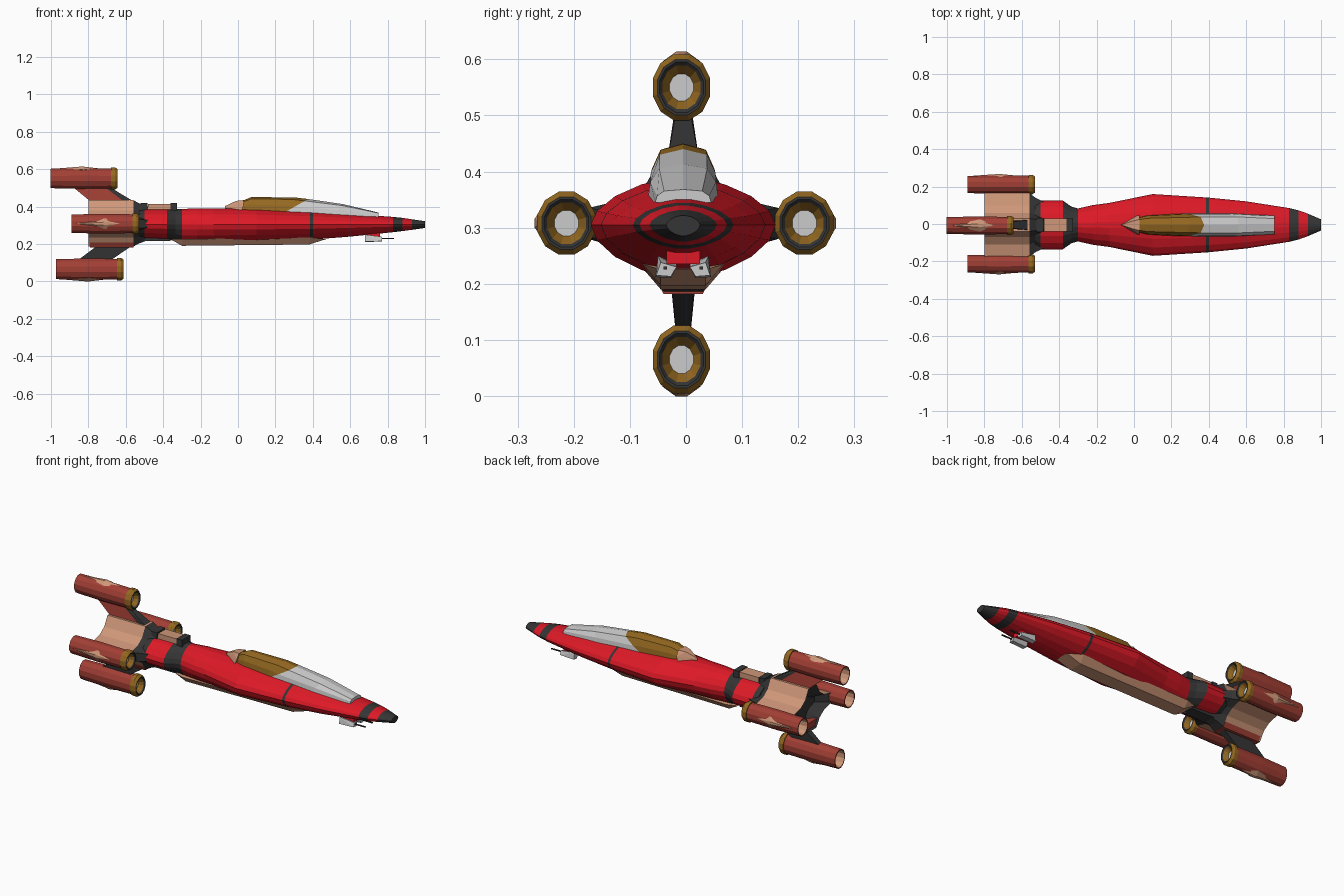
import bpy, bmesh
from math import cos, sin, pi, copysign

if "Cube" in bpy.data.objects:
    bpy.data.objects.remove(bpy.data.objects["Cube"])

C = -0.005  # hull centre line in y
COLORS = {
    "red": (0.72, 0.01, 0.02, 1), "dark": (0.035, 0.035, 0.035, 1),
    "brown": (0.36, 0.05, 0.035, 1), "tan": (0.62, 0.31, 0.19, 1),
    "gold": (0.30, 0.14, 0.015, 1), "grey": (0.55, 0.55, 0.55, 1),
}
MATS = {}
for key, col in COLORS.items():
    MATS[key] = bpy.data.materials.new(key)
    MATS[key].diffuse_color = col


def finish(bm, name, used):
    bmesh.ops.recalc_face_normals(bm, faces=bm.faces)
    mesh = bpy.data.meshes.new(name)
    bm.to_mesh(mesh)
    bm.free()
    for k in used:
        mesh.materials.append(MATS[k])
    ob = bpy.data.objects.new(name, mesh)
    bpy.context.collection.objects.link(ob)
    return ob


def loft(name, rings, mats, caps):
    """Skin equal-length rings; one material per segment, one per end cap."""
    used = sorted(set(mats) | set(caps))
    bm = bmesh.new()
    vs = [[bm.verts.new(p) for p in r] for r in rings]
    n = len(vs[0])
    for a, b, m in zip(vs, vs[1:], mats):
        for i in range(n):
            j = (i + 1) % n
            bm.faces.new((a[i], a[j], b[j], b[i])).material_index = used.index(m)
    for ring, m in zip((vs[0], vs[-1]), caps):
        bm.faces.new(ring).material_index = used.index(m)
    return finish(bm, name, used)


def solid(name, pts, mat):
    """Convex solid around a few points."""
    bm = bmesh.new()
    for p in pts:
        bm.verts.new(p)
    res = bmesh.ops.convex_hull(bm, input=bm.verts)
    junk = {g for g in res["geom_interior"] + res["geom_unused"] if isinstance(g, bmesh.types.BMVert)}
    bmesh.ops.delete(bm, geom=list(junk), context='VERTS')
    return finish(bm, name, [mat])


def both(pts):
    """Mirror points across the hull centre line."""
    return [(x, C + s * y, z) for x, y, z in pts for s in (1, -1)]


def box(name, x0, x1, y0, y1, z0, z1, mat):
    return solid(name, [(x, y, z) for x in (x0, x1) for y in (y0, y1) for z in (z0, z1)], mat)


# Fuselage: lens-shaped sections
def section(x, w, top, bot, n=18, p=1.15):
    mid = 0.305
    ring = []
    for i in range(n):
        c, s = cos(2 * pi * i / n), sin(2 * pi * i / n)
        h = top - mid if s > 0 else mid - bot
        ring.append((x, C + w * copysign(abs(c) ** p, c), mid + h * copysign(abs(s) ** p, s)))
    return ring


hull = [  # x, half width, top, bottom, material up to the next station
    (1.0, .03, .322, .285, "dark"), (.93, .06, .332, .275, "red"),
    (.88, .078, .34, .268, "dark"), (.83, .09, .345, .262, "red"),
    (.6, .126, .362, .238, "red"), (.4, .146, .376, .222, "dark"),
    (.385, .147, .377, .221, "red"), (.1, .165, .39, .21, "red"),
    (-.13, .118, .392, .206, "red"), (-.22, .106, .392, .206, "red"),
    (-.3, .088, .388, .206, "dark"), (-.335, .098, .39, .215, "dark"),
    (-.38, .13, .39, .222, "red"), (-.5, .13, .39, .228, "dark"),
    (-.53, .12, .39, .23, "dark")]
loft("fuselage", [section(*h[:4]) for h in hull], [h[4] for h in hull[:-1]], ("dark", "dark"))

# Belly fairing
solid("belly_fairing", both([(-.36, .05, .225), (-.3, .04, .19), (-.3, .07, .225), (.38, .04, .197),
                             (.385, .072, .235), (.47, .04, .225)]), "tan")

# Canopy: gold glass behind, grey windscreen cowl in front, slanted joint
def canopy_ring(x, w, base, top, skew):
    half = [(1, 0), (.93, .5), (.68, .88)]
    prof = half + [(0, 1)] + [(-a, b) for a, b in reversed(half)]
    return [(x - skew * (1 - b), C + w * a, base + (top - base) * b) for a, b in prof]


canopy = [(.01, .036, .37, .425, 0), (.07, .052, .37, .45, 0), (.3, .06, .36, .449, .1),
          (.375, .062, .355, .44, .15), (.56, .063, .35, .413, .05), (.75, .05, .345, .368, 0)]
loft("canopy", [canopy_ring(*c) for c in canopy], ["gold"] * 3 + ["grey"] * 2, ("tan", "grey"))
solid("canopy_rear_wedge", both([(-.07, 0, .388), (-.07, 0, .402), (.02, .052, .38), (.03, .05, .405),
                                 (-.01, .02, .43), (.03, .03, .434)]), "tan")

# Dorsal and ventral spine boxes
box("spine_box", -.48, -.36, C - .034, C + .034, .36, .414, "tan")
for i, x in enumerate((-.36, -.52)):
    box(f"spine_collar_{i + 1}", x, x + .035, C - .038, C + .038, .35, .418, "dark")
box("keel_box", -.5, -.36, C - .034, C + .034, .215, .26, "dark")

# Tail body: concave cross section with hollowed rear
def cross(x, s=1):
    q = [(.17, .335), (.105, .35), (.065, .38), (.035, .434)]
    lower = [(.035, .186), (.065, .235), (.105, .262), (.17, .28)]
    right = lower + q
    ring = right + [(-y, z) for y, z in reversed(right)]
    return [(x, C + y * s, .308 + (z - .308) * s) for y, z in ring]


loft("tail_body", [cross(-.48, .72), cross(-.525, .85), cross(-.56, 1), cross(-.8, 1), cross(-.74, .6)],
     ["dark", "dark", "tan", "dark"], ("dark", "dark"))
solid("tail_underside", both([(-.56, .035, .182), (-.79, .035, .182), (-.56, .06, .23), (-.79, .06, .23)]), "brown")


# Engines: open-backed tubes with gold intake rings
def engine(name, x, y, z, ry, rz, d):
    prof = [(-.2, .7, "tan"), (-.36, .78, "brown"), (-.36, .88, "brown"), (-.2, .94, "brown"),
            (-.035, .9, "gold"), (-.035, .99, "gold"), (-.014, 1, "gold"), (0, .84, "dark"),
            (0, .76, "dark"), (-.006, .66, "gold"), (-.03, .41, "grey")]
    rings = [[(x + px, y + r * ry * cos(a), z + r * rz * sin(a))
              for a in (2 * pi * (i + .5) / 12 for i in range(12))] for px, r, _ in prof]
    loft(name, rings, [p[2] for p in prof[:-1]], ("dark", "grey"))
    # Raised diamond plate on the outward side
    R = rz if d[1] else ry
    pts = [(-.335, 0, .86), (-.1, 0, .88), (-.18, .55, .76), (-.18, -.55, .76), (-.19, .15, 1.05),
           (-.19, -.15, 1.05), (-.18, 0, .6)]
    solid(name + "_plate", [(x + a, y + R * (r * d[0] + t * d[1]), z + R * (r * d[1] + t * d[0]))
                            for a, t, r in pts], "tan")


engine("top_engine", -.643, C - .003, .55, .053, .061, (0, 1))
engine("bottom_engine", -.612, C - .003, .065, .053, .063, (0, -1))
engine("left_engine", -.53, .211, .308, .054, .058, (1, 0))
engine("right_engine", -.53, -.213, .308, .054, .058, (-1, 0))

# Engine pylons, swept back, with dark leading edges
solid("top_pylon", both([(-.89, .014, .51), (-.72, .014, .51), (-.78, .024, .42), (-.59, .024, .42)]), "brown")
solid("top_pylon_edge", both([(-.72, .015, .51), (-.695, .012, .51), (-.6, .025, .42), (-.53, .03, .41)]), "dark")
solid("bottom_pylon", both([(-.86, .013, .11), (-.685, .013, .11), (-.74, .022, .2), (-.5, .022, .235)]), "dark")

# Chin guns
for side in (1, -1):
    y = C + side * .032
    solid(f"gun_pod_{side}", [(.68, C + side * a, b) for a, b in ((.012, .235), (.045, .25), (.05, .212), (.022, .21))]
          + [(.77, C + side * a, b) for a, b in ((.012, .23), (.04, .238), (.048, .215), (.022, .213))], "grey")
    box(f"gun_barrel_{side}", .76, .835, y - .003, y + .003, .225, .231, "dark")
box("gun_mount", .69, .76, C - .03, C + .03, .235, .275, "red")

for m in bpy.data.materials:
    if m.users and not m.is_grease_pencil:
        m.use_nodes = True
        m.node_tree.nodes["Principled BSDF"].inputs["Base Color"].default_value = m.diffuse_color
